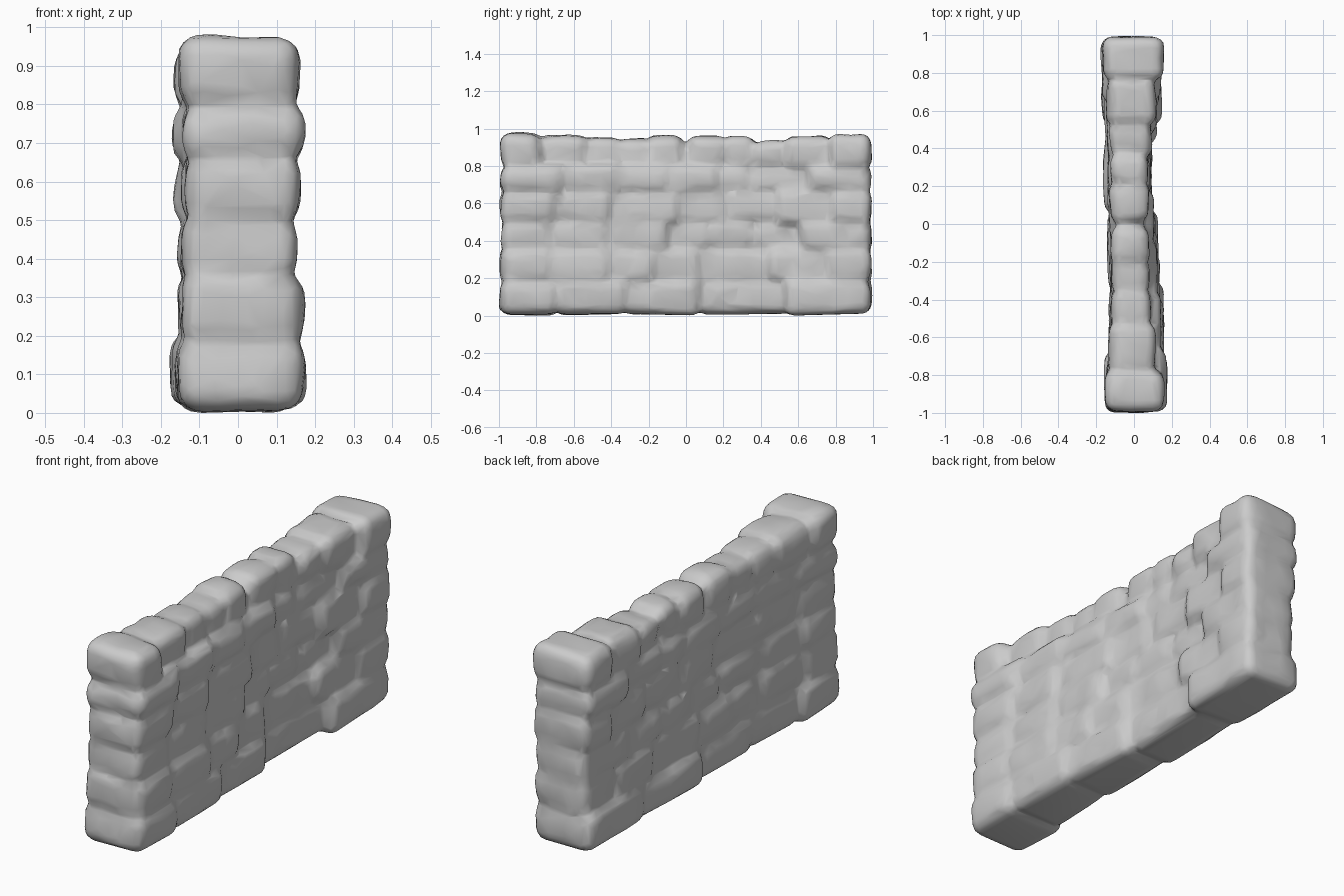
import bpy, bmesh, random
from mathutils import Vector, noise

if "Cube" in bpy.data.objects:
    bpy.data.objects.remove(bpy.data.objects["Cube"])

random.seed(7)
bm = bmesh.new()


def lerp(points, y):
    for (a, va), (b, vb) in zip(points, points[1:]):
        if y <= b:
            return va + (vb - va) * max(0, (y - a) / (b - a))
    return points[-1][1]


def block(lo, hi, bevel, jitter):
    """Rounded, slightly irregular stone between two corners."""
    geo = bmesh.ops.create_cube(bm, size=1.0)
    lo, hi = Vector(lo), Vector(hi)
    for v in geo["verts"]:
        for i in range(3):
            v.co[i] = lo[i] if v.co[i] < 0 else hi[i]
            v.co[i] += random.uniform(-jitter, jitter)
    if bevel:
        edges = list({e for v in geo["verts"] for e in v.link_edges})
        bmesh.ops.bevel(bm, geom=edges, offset=bevel, segments=3,
                        profile=0.5, affect='EDGES', clamp_overlap=True)


# face depth along the wall on both sides
RIGHT = [(-1, .175), (-.75, .165), (-.4, .152), (-.1, .122), (.1, .095),
         (.5, .09), (.62, .125), (1, .162)]
LEFT = [(-1, -.163), (-.78, -.138), (-.1, -.128), (.05, -.145), (.5, -.162), (1, -.163)]

# courses: bottom, top, depth factor at the ends and in the middle, seams along y
COURSES = [
    (.005, .19, 1.04, 1.03, [-.99, -.69, -.33, .07, .54, .99]),
    (.18, .36, .98, .97, [-.99, -.73, -.41, -.17, .07, .45, .75, .99]),
    (.35, .51, .94, .92, [-.99, -.72, -.42, -.1, .12, .36, .62, .99]),
    (.50, .67, .97, .92, [-.99, -.71, -.4, -.05, .22, .5, .78, .99]),
    (.66, .80, 1.01, .92, [-.99, -.67, -.38, -.1, .17, .35, .66, .99]),
]

for z0, z1, k_end, k_mid, seams in COURSES:
    for y0, y1 in zip(seams, seams[1:]):
        first, last = y0 < -.95, y1 > .95
        ym = (y0 + y1) / 2
        k = k_end if first or last else k_mid
        x0 = lerp(LEFT, ym) * k + random.uniform(-.006, .008)
        x1 = lerp(RIGHT, ym) * k + random.uniform(-.008, .006)
        block((x0, y0 - (0 if first else .014), z0 - (0 if z0 < .1 else .005)),
              (x1, y1 + (0 if last else .014), z1 + .005), .05, .009)
        # mortar core behind the joints
        block((x0 + .028, y0 + (.035 if first else -.01), z0 + (.02 if z0 < .1 else -.01)),
              (x1 - .028, y1 - (.035 if last else -.01), z1 + .01), 0, 0)

# coping stones: y0, y1, top, left x, right x
COPING = [
    (-.99, -.77, .975, -.155, .16), (-.79, -.52, .963, -.13, .112),
    (-.55, -.34, .957, -.12, .094), (-.37, -.18, .94, -.12, .084),
    (-.22, -.005, .965, -.126, .082), (.005, .225, .96, -.128, .08),
    (.2, .375, .96, -.124, .082), (.35, .55, .938, -.128, .09),
    (.52, .78, .962, -.144, .116), (.76, .99, .97, -.164, .163),
]
for y0, y1, top, x0, x1 in COPING:
    block((x0, y0, .785), (x1, y1, top), .055, .008)
block((-.09, -.95, .76), (.055, .95, .885), 0, 0)

me = bpy.data.meshes.new("stone_wall")
bmesh.ops.recalc_face_normals(bm, faces=bm.faces)
bm.to_mesh(me)
bm.free()
wall = bpy.data.objects.new("stone_wall", me)
bpy.context.collection.objects.link(wall)
bpy.context.view_layer.objects.active = wall
wall.select_set(True)


def apply(name, kind, **settings):
    m = wall.modifiers.new(name, kind)
    for key, value in settings.items():
        setattr(m, key, value)
    bpy.ops.object.modifier_apply(modifier=name)


# fuse the stones, roughen the faces, soften the joints, lighten the mesh
apply("fuse", 'REMESH', mode='VOXEL', voxel_size=.015)
normals = [v.normal.copy() for v in wall.data.vertices]
for v, n in zip(wall.data.vertices, normals):
    if v.co.z > .03:
        v.co += n * noise.noise(v.co * 9) * .01
apply("soften", 'SMOOTH', factor=.5, iterations=5)
apply("lighten", 'DECIMATE', ratio=.12)
bpy.ops.object.shade_smooth()

# rest on the ground
low = min(v.co.z for v in wall.data.vertices)
for v in wall.data.vertices:
    v.co.z -= low
